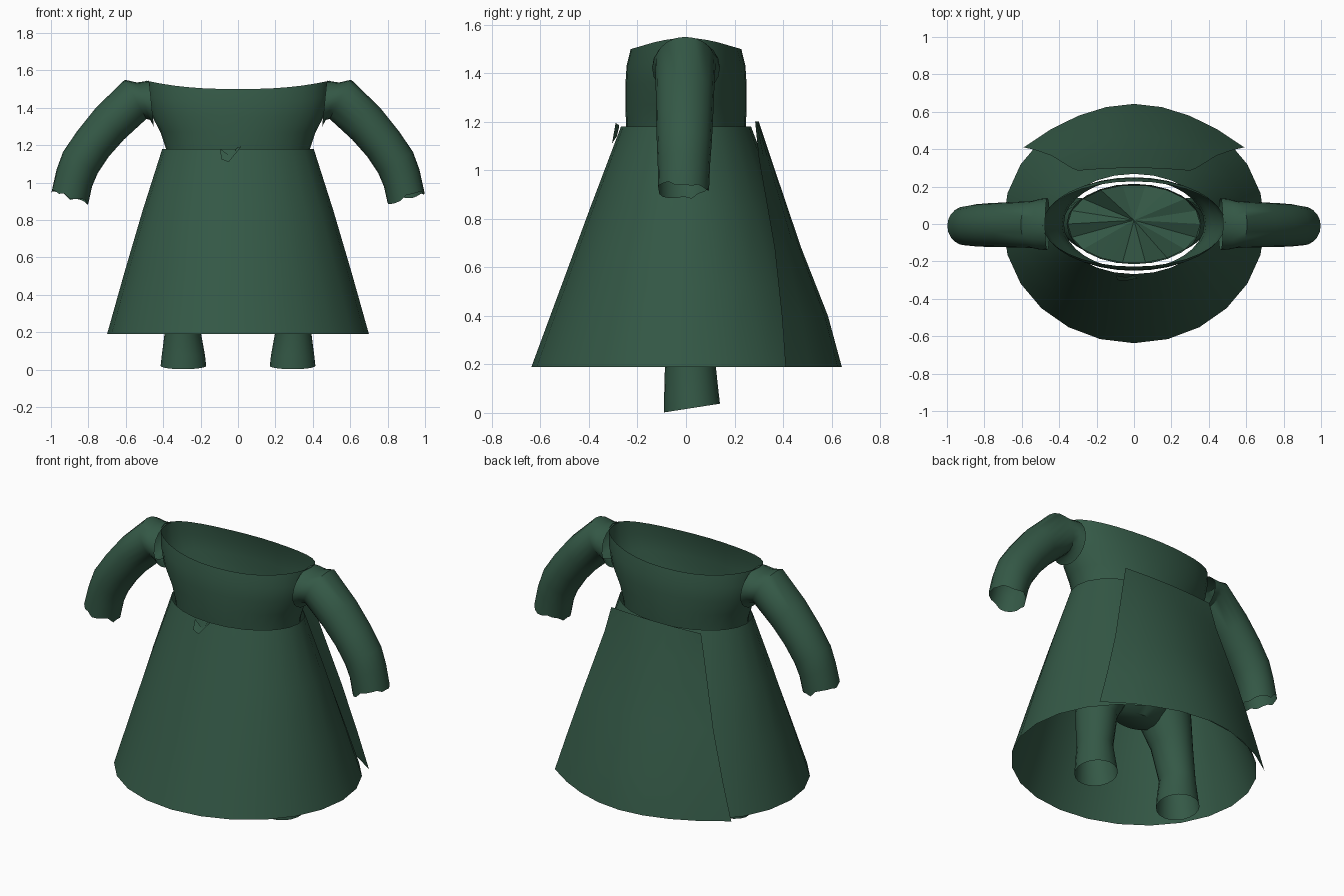
import bpy, bmesh, math, random
from mathutils import Vector

if "Cube" in bpy.data.objects:
    bpy.data.objects.remove(bpy.data.objects["Cube"])

random.seed(4)
green = bpy.data.materials.new("dark green cloth")
green.diffuse_color = (0.034, 0.098, 0.061, 1)
green.use_nodes = True
green.node_tree.nodes["Principled BSDF"].inputs["Base Color"].default_value = green.diffuse_color


def finish(name, bm, angle=50):
    mesh = bpy.data.meshes.new(name)
    bm.normal_update()
    bm.to_mesh(mesh)
    bm.free()
    ob = bpy.data.objects.new(name, mesh)
    bpy.context.collection.objects.link(ob)
    mesh.materials.append(green)
    bpy.ops.object.select_all(action='DESELECT')
    ob.select_set(True)
    bpy.context.view_layer.objects.active = ob
    bpy.ops.object.shade_smooth_by_angle(angle=math.radians(angle))
    return ob


def loft(name, rings, closed=True, cap_start=False):
    """Skin a list of point rings with quads."""
    bm = bmesh.new()
    rows = [[bm.verts.new(p) for p in ring] for ring in rings]
    n = len(rows[0])
    for a, b in zip(rows, rows[1:]):
        for i in range(n if closed else n - 1):
            j = (i + 1) % n
            bm.faces.new((a[i], a[j], b[j], b[i]))
    if cap_start:
        bm.faces.new(rows[0][::-1])
    return finish(name, bm)


def ellipse(z, rx, ry, cx=0, cy=0, n=24, tilt=0):
    out = []
    for i in range(n):
        t = 2 * math.pi * i / n
        out.append(Vector((cx + rx * math.cos(t), cy + ry * math.sin(t),
                           z + tilt * math.sin(t))))
    return out


# Flared skirt, open above and below
loft("skirt", [ellipse(0.19, 0.70, 0.637), ellipse(0.52, 0.607, 0.515),
               ellipse(0.85, 0.51, 0.393), ellipse(1.18, 0.405, 0.268)])

# Bodice with a wide neckline that rises to the shoulders
bodice = []
for z, rx, ry in ((1.10, 0.375, 0.24), (1.18, 0.385, 0.247), (1.27, 0.415, 0.25),
                  (1.35, 0.465, 0.25), (1.43, 0.485, 0.245), (1.50, 0.49, 0.228)):
    ring = ellipse(z, rx, ry, n=32)
    for p in ring:
        p.z += 0.045 * max(0, (z - 1.27) / 0.23) * (abs(p.x) / rx) ** 2.5
    bodice.append(ring)
loft("bodice", bodice)

# Sleeves: upper (x, z) and lower (x, z) edge of each section, then depth radius
SLEEVE = (((0.475, 1.545), (0.45, 1.30), 0.14),
          ((0.54, 1.535), (0.47, 1.335), 0.135),
          ((0.605, 1.55), (0.49, 1.34), 0.125),
          ((0.76, 1.40), (0.61, 1.23), 0.12),
          ((0.86, 1.275), (0.69, 1.14), 0.117),
          ((0.935, 1.165), (0.75, 1.05), 0.113),
          ((0.97, 1.07), (0.78, 0.98), 0.108),
          ((0.998, 0.945), (0.80, 0.885), 0.105))
for side, label in ((1, "left"), (-1, "right")):
    rings = []
    for k, (up, low, ry) in enumerate(SLEEVE):
        a, b = Vector((up[0], 0, up[1])), Vector((low[0], 0, low[1]))
        ring = []
        for i in range(20):
            t = 2 * math.pi * i / 20
            p = (a + b) / 2 + (a - b) / 2 * math.cos(t)
            p.y = ry * math.sin(t) - 0.01 * k / 7
            if k == 7:  # uneven cuff
                p.z += random.uniform(-0.01, 0.02)
            p.x *= side
            ring.append(p)
        rings.append(ring)
    loft(label + "_sleeve", rings)

    # Trouser leg with a slanted hem, running up into the hips
    loft(label + "_trouser_leg",
         [ellipse(z, rx, ry, side * cx, cy, 20, tilt)
          for z, rx, ry, cx, cy, tilt in (
              (0.02, 0.122, 0.115, 0.292, 0.025, 0.018),
              (0.08, 0.115, 0.112, 0.292, 0.022, 0.008),
              (0.19, 0.098, 0.105, 0.295, 0.018, 0),
              (0.40, 0.115, 0.12, 0.27, 0.0, 0),
              (0.56, 0.15, 0.15, 0.215, 0.0, 0),
              (0.75, 0.16, 0.17, 0.18, 0.0, 0))])

# Trouser hips hidden under the skirt
loft("trouser_hips", [ellipse(z, rx, ry) for z, rx, ry in (
    (0.47, 0.13, 0.08), (0.56, 0.29, 0.15), (0.72, 0.35, 0.20),
    (0.95, 0.36, 0.215), (1.11, 0.36, 0.215))], cap_start=True)

# Crumpled lining across the waist
bm = bmesh.new()
hub = bm.verts.new((0.0, 0.02, 1.10))
rim = [bm.verts.new(p + Vector((0, 0, random.uniform(-0.06, 0.05))))
       for p in ellipse(1.11, 0.355, 0.21, n=18)]
for i in range(18):
    bm.faces.new((hub, rim[i], rim[(i + 1) % 18]))
finish("waist_lining", bm, 5)

# Back panel draped over the skirt: height, half width, edge y, middle y
panel = []
for z, w, edge, mid in ((1.20, 0.30, 0.285, 0.30), (1.05, 0.335, 0.30, 0.35),
                        (0.68, 0.44, 0.365, 0.475), (0.40, 0.525, 0.395, 0.585),
                        (0.19, 0.59, 0.41, 0.642)):
    row = []
    for i in range(9):
        u = i / 4 - 1
        row.append(Vector((u * w, mid - (mid - edge) * abs(u) ** 1.9, z)))
    panel.append(row)
loft("back_panel", panel, closed=False)

# Small pinched fold at the front of the waist
bm = bmesh.new()
fold = [bm.verts.new(p) for p in ((-0.095, -0.275, 1.18), (-0.09, -0.30, 1.125),
                                  (-0.05, -0.305, 1.11), (0.02, -0.29, 1.195),
                                  (-0.005, -0.275, 1.185), (-0.04, -0.285, 1.14))]
bm.faces.new((fold[0], fold[1], fold[5]))
bm.faces.new((fold[1], fold[2], fold[5]))
bm.faces.new((fold[2], fold[3], fold[4], fold[5]))
finish("waist_fold", bm)
